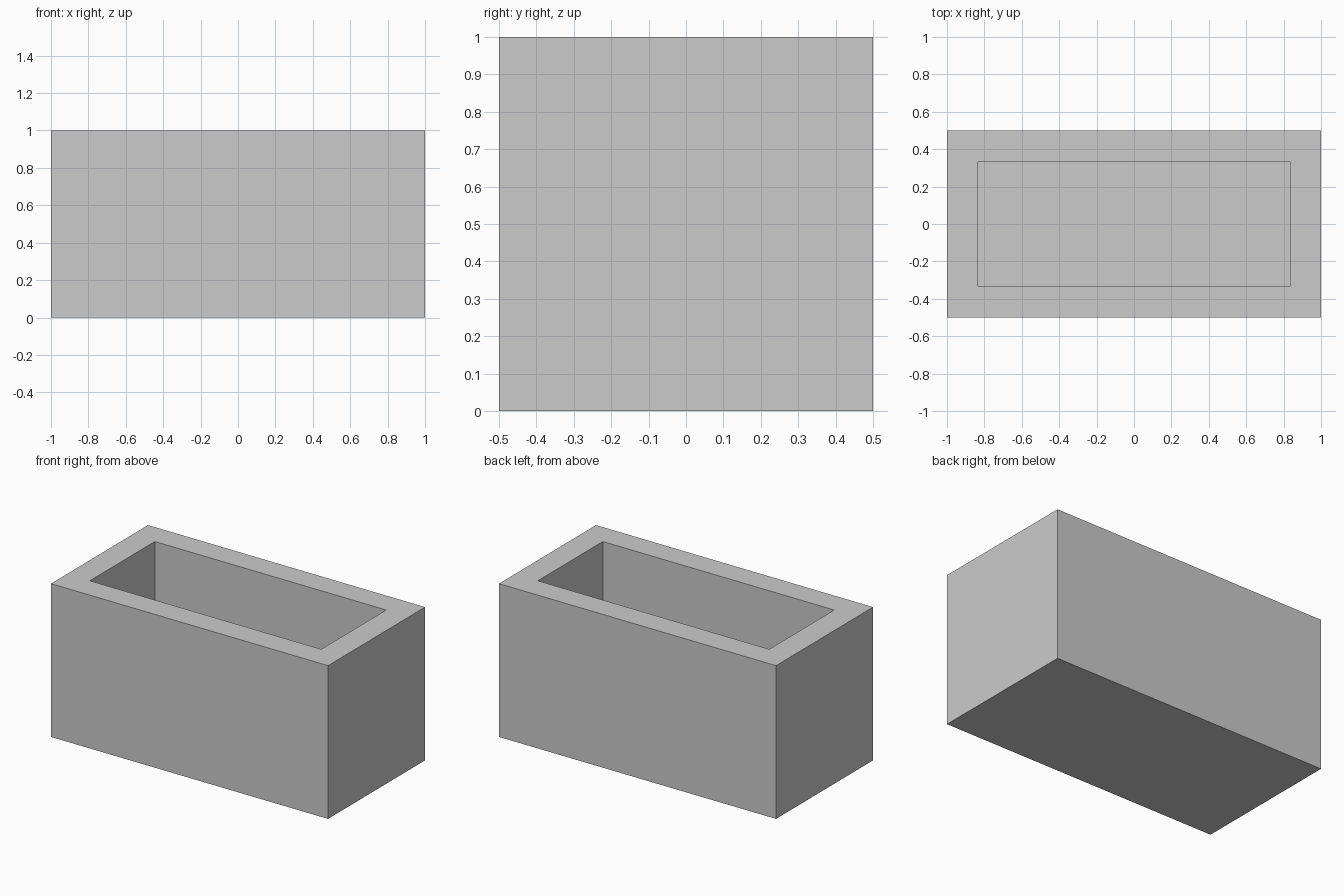
import bpy, bmesh
from mathutils import Vector

if "Cube" in bpy.data.objects:
    bpy.data.objects.remove(bpy.data.objects["Cube"])

WALL = 0.165

# Solid block standing on the ground
bm = bmesh.new()
bmesh.ops.create_cube(bm, size=1.0)
bmesh.ops.scale(bm, vec=Vector((2, 1, 1)), verts=bm.verts)
bmesh.ops.translate(bm, vec=Vector((0, 0, 0.5)), verts=bm.verts)
bm.normal_update()

# Inset the top to form the rim, then sink the middle to form the cavity
bm.faces.ensure_lookup_table()
top = max(bm.faces, key=lambda f: f.calc_center_median().z)
bmesh.ops.inset_region(bm, faces=[top], thickness=WALL, use_even_offset=True)
ext = bmesh.ops.extrude_discrete_faces(bm, faces=[top])
floor = ext["faces"][0]
bmesh.ops.translate(bm, vec=Vector((0, 0, WALL - 1)), verts=floor.verts)
bmesh.ops.recalc_face_normals(bm, faces=bm.faces)

# Planter box object
mesh = bpy.data.meshes.new("planter_box")
bm.to_mesh(mesh)
bm.free()
obj = bpy.data.objects.new("planter_box", mesh)
bpy.context.collection.objects.link(obj)
